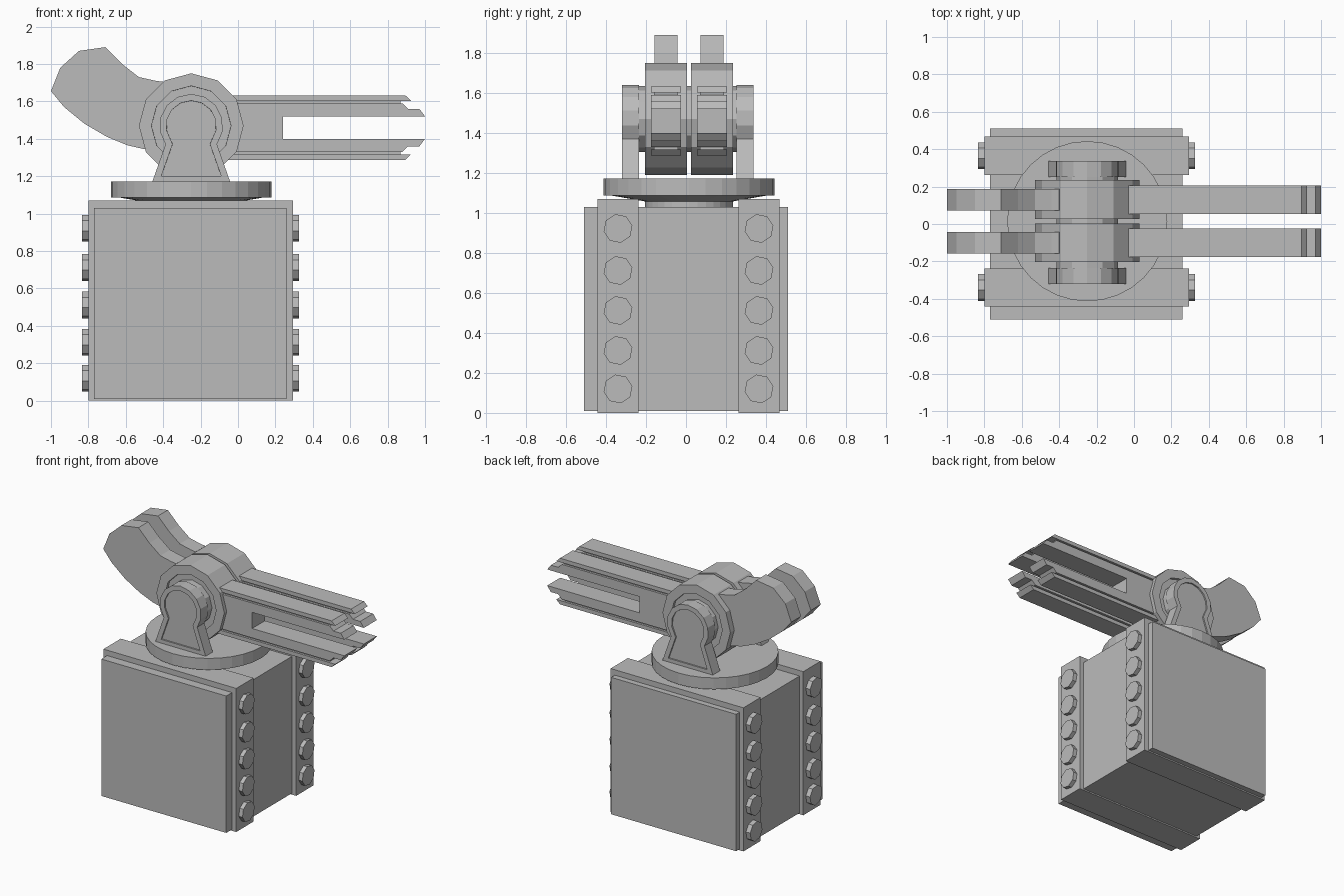
import bpy, bmesh, math
from mathutils import Matrix, Vector

if "Cube" in bpy.data.objects:
    bpy.data.objects.remove(bpy.data.objects["Cube"])

grey = bpy.data.materials.new("plain grey")
grey.diffuse_color = (0.5, 0.5, 0.5, 1)
grey.use_nodes = True
grey.node_tree.nodes["Principled BSDF"].inputs["Base Color"].default_value = grey.diffuse_color

PX, PZ = -0.25, 1.47            # pivot axis position
GUN_Y = (-0.10, 0.13)           # centre lines of the twin guns
MID_Y = 0.015


def finish(name, bm):
    bmesh.ops.recalc_face_normals(bm, faces=bm.faces)
    me = bpy.data.meshes.new(name)
    bm.to_mesh(me)
    bm.free()
    me.materials.append(grey)
    ob = bpy.data.objects.new(name, me)
    bpy.context.collection.objects.link(ob)
    return ob


def box(name, x0, x1, y0, y1, z0, z1):
    bm = bmesh.new()
    m = Matrix.Translation(((x0 + x1) / 2, (y0 + y1) / 2, (z0 + z1) / 2)) \
        @ Matrix.Diagonal((x1 - x0, y1 - y0, z1 - z0, 1))
    bmesh.ops.create_cube(bm, size=1, matrix=m)
    return finish(name, bm)


def cone(name, centre, r1, r2, depth, sides, axis='Z', spin=0.0):
    rot = {'Z': Matrix(), 'X': Matrix.Rotation(math.pi / 2, 4, 'Y')}[axis]
    bm = bmesh.new()
    bmesh.ops.create_cone(bm, cap_ends=True, segments=sides, radius1=r1, radius2=r2, depth=depth,
                          matrix=Matrix.Translation(centre) @ rot @ Matrix.Rotation(spin, 4, 'Z'))
    return finish(name, bm)


def slab(name, pts, y0, y1, inset=0.0, sink=0.0, sides=(-1, 1)):
    """Extrude an x-z outline along y, optionally with sunken panels on its sides."""
    bm = bmesh.new()
    f = bm.faces.new([bm.verts.new((x, y0, z)) for x, z in pts])
    ext = bmesh.ops.extrude_face_region(bm, geom=[f])
    bmesh.ops.translate(bm, vec=(0, y1 - y0, 0),
                        verts=[v for v in ext['geom'] if isinstance(v, bmesh.types.BMVert)])
    bmesh.ops.recalc_face_normals(bm, faces=bm.faces)
    if inset:
        bm.normal_update()
        caps = [f for f in bm.faces if any(f.normal.y * s > 0.9 for s in sides)]
        bmesh.ops.inset_individual(bm, faces=caps, thickness=inset, depth=0, use_even_offset=True)
        res = bmesh.ops.inset_individual(bm, faces=caps, thickness=0.0005, depth=-sink,
                                         use_even_offset=True)
    return finish(name, bm)


def arc(r, a0, a1, n):
    return [(PX + r * math.cos(math.radians(a0 + (a1 - a0) * i / n)),
             PZ + r * math.sin(math.radians(a0 + (a1 - a0) * i / n))) for i in range(n + 1)]


# base block with two raised bands and rows of bolts
box("base_block", -0.77, 0.26, -0.51, 0.51, 0.01, 1.03)
for cy in (-0.34, 0.365):
    box("base_band", -0.80, 0.295, cy - 0.102, cy + 0.102, 0.0, 1.07)
    for z in (0.12, 0.312, 0.512, 0.712, 0.922):
        for x in (-0.805, 0.295):
            cone("bolt", (x, cy, z), 0.073, 0.073, 0.06, 8, 'X', math.radians(11))

# turntable
cone("turntable_neck", (PX, MID_Y, 1.055), 0.22, 0.22, 0.07, 32)
cone("turntable_taper", (PX, MID_Y, 1.075), 0.22, 0.42, 0.035, 32)
cone("turntable_disc", (PX, MID_Y, 1.13), 0.428, 0.428, 0.085, 32)

# keyhole brackets and axle
keyhole = arc(0.17, -36, 216, 10) + [(-0.46, 1.165), (-0.04, 1.165)]
slab("front_bracket", keyhole, -0.32, -0.236, 0.035, 0.01, (-1,))
slab("back_bracket", keyhole, 0.252, 0.337, 0.035, 0.01, (1,))
slab("axle", arc(0.165, 0, 330, 11), -0.26, 0.28)

# outlines of the gun parts
hub = arc(0.28, 0, 330, 11)
weight = [(-0.33, 1.60), (-0.40, 1.705), (-0.44, 1.71), (-0.53, 1.73), (-0.62, 1.80),
          (-0.71, 1.89), (-0.85, 1.87), (-0.95, 1.78), (-1.0, 1.655), (-0.93, 1.57),
          (-0.82, 1.48), (-0.70, 1.41), (-0.59, 1.365), (-0.48, 1.34), (-0.35, 1.34)]
upper = [(0.24, 1.52), (1.0, 1.52), (0.97, 1.56), (0.91, 1.56), (0.88, 1.59), (-0.1, 1.59)]
flip = lambda pts: [(x, 2.92 - z) for x, z in pts]
body = upper + flip(upper)[::-1]
rail = [(-0.1, 1.603), (0.925, 1.603), (0.895, 1.632), (-0.1, 1.632)]
web = [(-0.1, 1.58), (0.87, 1.58), (0.87, 1.61), (-0.1, 1.61)]

# twin guns: hub, curved counterweight, slotted rail barrel
for y in GUN_Y:
    slab("gun_hub", hub, y - 0.104, y + 0.104, 0.065, 0.02)
    slab("counterweight", weight, y - 0.058, y + 0.058)
    slab("barrel_body", body, y - 0.076, y + 0.076)
    for p, q in ((rail, web), (flip(rail), flip(web))):
        slab("barrel_rail", p, y - 0.076, y + 0.076)
        slab("barrel_web", q, y - 0.06, y + 0.06)
